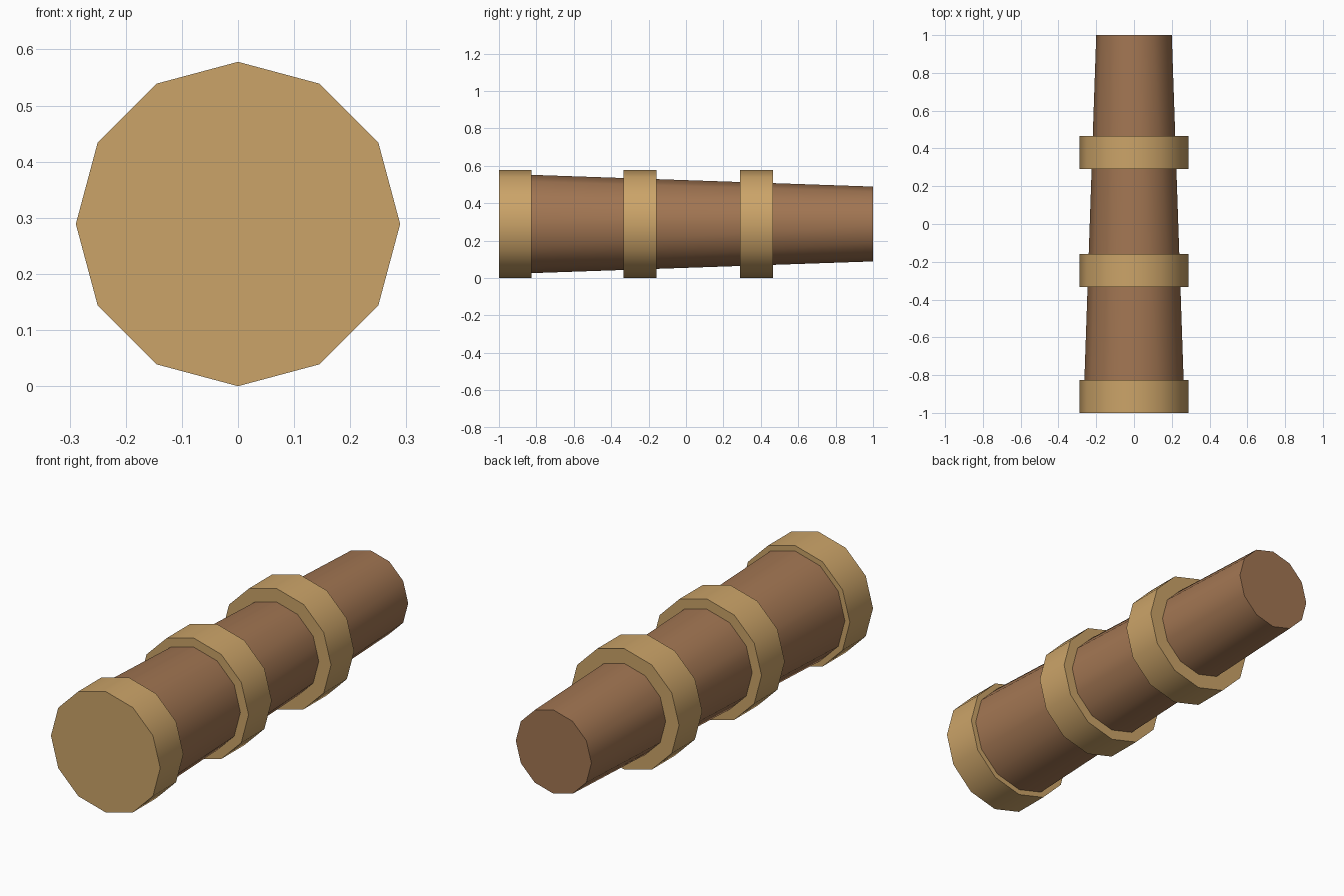
import bpy, math

if "Cube" in bpy.data.objects:
    bpy.data.objects.remove(bpy.data.objects["Cube"])

R = 0.289  # band radius, also the height of the axis


def material(name, color):
    m = bpy.data.materials.new(name)
    m.diffuse_color = (*color, 1)
    m.use_nodes = True
    m.node_tree.nodes["Principled BSDF"].inputs["Base Color"].default_value = m.diffuse_color
    return m


wood = material("brown_wood", (0.36, 0.18, 0.085))
tan = material("tan_band", (0.60, 0.37, 0.14))


def tapered(name, y0, y1, r0, r1, mat):
    # 12-sided cone frustum lying along y, r0 at y0 and r1 at y1
    bpy.ops.mesh.primitive_cone_add(
        vertices=12, radius1=r0, radius2=r1, depth=y1 - y0,
        location=(0, (y0 + y1) / 2, R), rotation=(-math.pi / 2, 0, 0))
    ob = bpy.context.object
    ob.name = name
    ob.data.materials.append(mat)
    bpy.ops.object.shade_smooth_by_angle(angle=math.radians(40))
    return ob


# Tapered shaft, starting inside the front band
tapered("shaft", -0.95, 1.0, 0.267, 0.2, wood)

# Three equal bands
for name, y in (("front_band", -1.0), ("middle_band", -0.333), ("rear_band", 0.29)):
    tapered(name, y, y + 0.175, R, R, tan)
